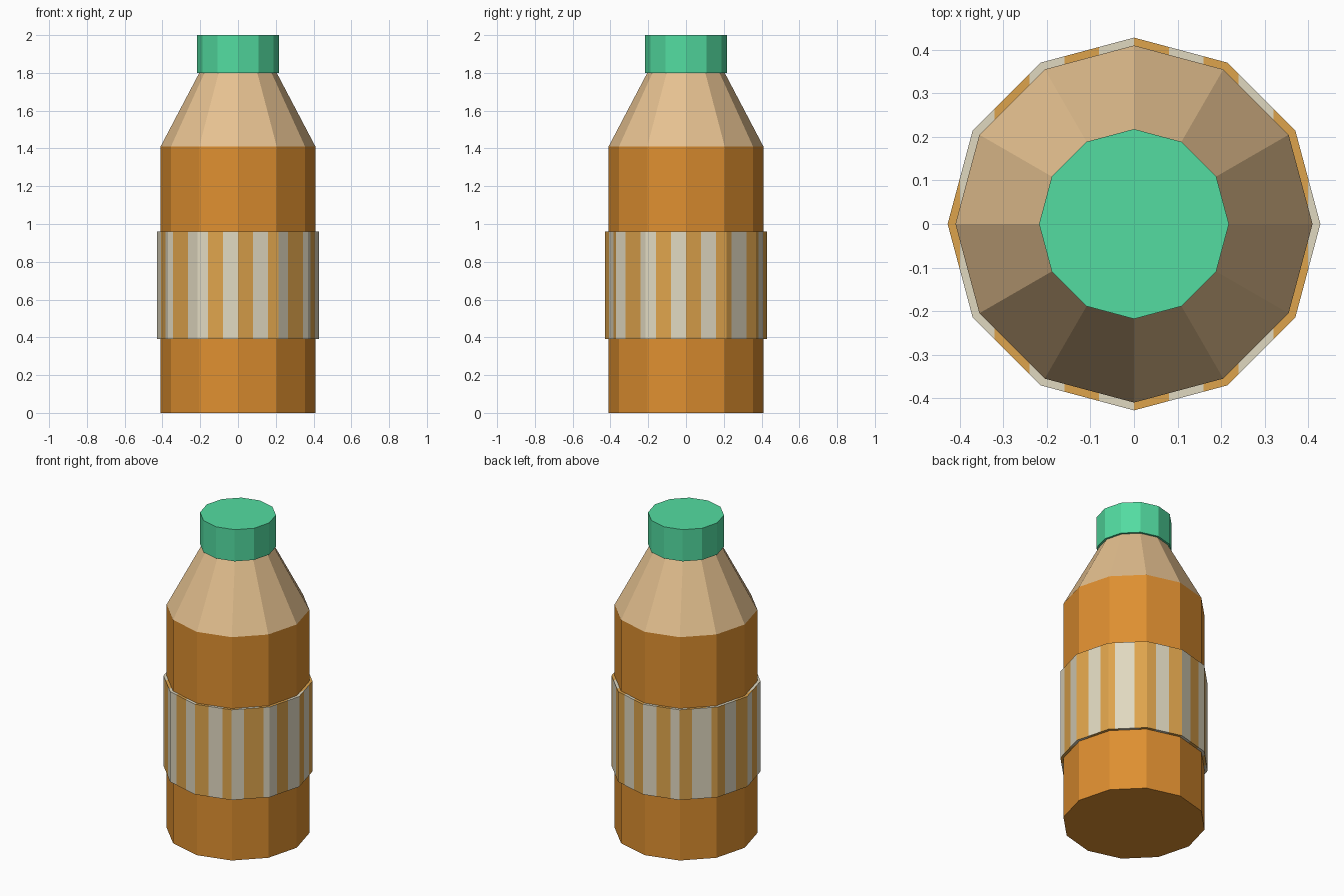
import bpy, bmesh, math
from mathutils import Vector

if "Cube" in bpy.data.objects:
    bpy.data.objects.remove(bpy.data.objects["Cube"])

SIDES = 12


def material(name, r, g, b):
    lin = [((c / 255 + 0.055) / 1.055) ** 2.4 for c in (r, g, b)]
    m = bpy.data.materials.new(name)
    m.diffuse_color = (*lin, 1)
    m.use_nodes = True
    m.node_tree.nodes["Principled BSDF"].inputs["Base Color"].default_value = m.diffuse_color
    return m


def finish(bm, name, mats):
    me = bpy.data.meshes.new(name)
    bm.to_mesh(me)
    bm.free()
    for m in mats:
        me.materials.append(m)
    ob = bpy.data.objects.new(name, me)
    bpy.context.collection.objects.link(ob)


def frustum(name, r0, r1, z0, z1, mat):
    bm = bmesh.new()
    bmesh.ops.create_cone(bm, cap_ends=True, segments=SIDES, radius1=r0,
                          radius2=r1, depth=z1 - z0)
    bmesh.ops.translate(bm, verts=bm.verts, vec=(0, 0, (z0 + z1) / 2))
    finish(bm, name, [mat])


amber = material("amber", 222, 143, 48)
tan = material("tan", 229, 193, 144)
green = material("green", 83, 220, 161)
cream = material("cream", 224, 216, 192)
gold = material("gold", 222, 164, 76)

# Bottle body, shoulder and cap
frustum("body", 0.41, 0.41, 0, 1.41, amber)
frustum("shoulder", 0.41, 0.205, 1.41, 1.8, tan)
frustum("cap", 0.218, 0.218, 1.8, 2.0, green)

# Label: a band of flat panels with thin rims, cut into even stripes
Z0, Z1, R_IN, R_OUT, STRIPE = 0.39, 0.96, 0.405, 0.428, 0.08


def corner(i, r, z):
    a = 2 * math.pi * i / SIDES
    return Vector((r * math.cos(a), r * math.sin(a), z))


def stripe_axis(n):
    # Side panels facing mostly along x are striped along y, all others along x
    return 1 if abs(n.z) < 0.5 and abs(n.x) > abs(n.y) - 0.01 else 0


bm = bmesh.new()
for i in range(SIDES):
    a0, a1 = corner(i, R_OUT, Z0), corner(i + 1, R_OUT, Z0)
    b0, b1 = corner(i, R_OUT, Z1), corner(i + 1, R_OUT, Z1)
    c0, c1 = corner(i, R_IN, Z0), corner(i + 1, R_IN, Z0)
    d0, d1 = corner(i, R_IN, Z1), corner(i + 1, R_IN, Z1)
    for quad in ((a0, a1, b1, b0), (b0, b1, d1, d0), (c0, c1, a1, a0)):
        bm.faces.new([bm.verts.new(p) for p in quad])
bm.normal_update()

for axis in (0, 1):
    for k in range(-5, 6):
        faces = [f for f in bm.faces if stripe_axis(f.normal) == axis]
        geom = faces + list({e for f in faces for e in f.edges}) \
            + list({v for f in faces for v in f.verts})
        co, no = Vector(), Vector()
        co[axis], no[axis] = k * STRIPE, 1
        bmesh.ops.bisect_plane(bm, geom=geom, dist=1e-5, plane_co=co, plane_no=no)
        bm.normal_update()

for f in bm.faces:
    u = f.calc_center_median()[stripe_axis(f.normal)]
    f.material_index = math.floor(u / STRIPE) % 2
finish(bm, "label", [gold, cream])
